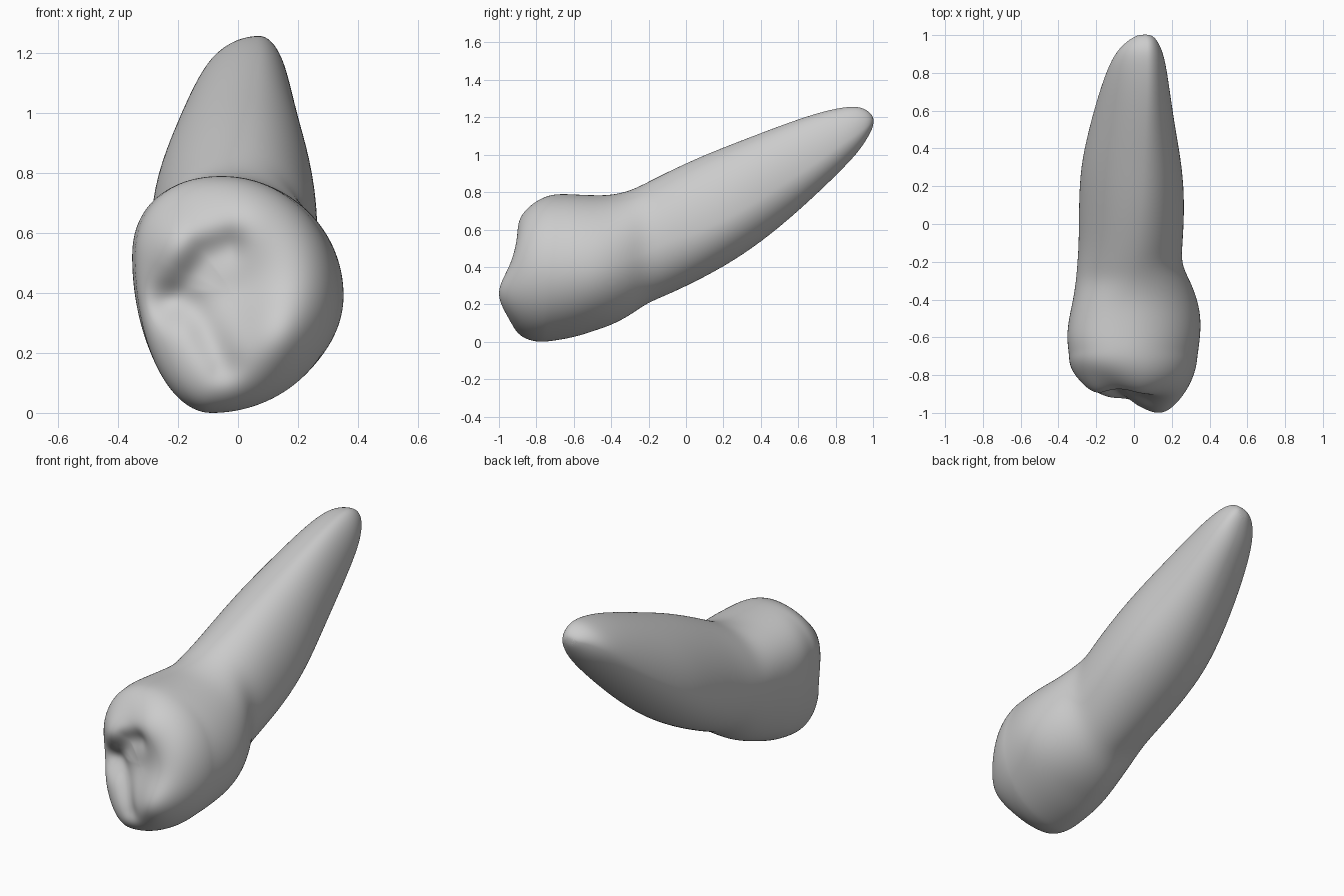
import bpy, bmesh, math
from mathutils import Vector

if "Cube" in bpy.data.objects:
    bpy.data.objects.remove(bpy.data.objects["Cube"])

SEG = 64

# Stations along y: y, left x, right x, bottom z, top z, bottom x, top x, left z, right z
STATIONS = [
    (-0.70, -0.345, 0.336, -0.002, 0.790, -0.09, -0.05, 0.52, 0.39),
    (-0.60, -0.357, 0.351, 0.022, 0.788, -0.08, -0.05, 0.52, 0.39),
    (-0.50, -0.345, 0.355, 0.055, 0.783, -0.06, -0.04, 0.52, 0.39),
    (-0.40, -0.322, 0.336, 0.088, 0.783, -0.04, -0.03, 0.52, 0.41),
    (-0.30, -0.307, 0.297, 0.140, 0.806, -0.02, -0.01, 0.52, 0.44),
    (-0.21, -0.300, 0.248, 0.207, 0.850, 0.0, 0.0, 0.53, 0.48),
    (-0.10, -0.292, 0.258, 0.250, 0.907, 0.0, 0.02, 0.55, 0.54),
    (0.10, -0.292, 0.268, 0.345, 1.000, 0.0, 0.04, 0.61, 0.60),
    (0.30, -0.284, 0.256, 0.460, 1.077, 0.0, 0.05, 0.69, 0.70),
    (0.50, -0.240, 0.219, 0.610, 1.154, 0.01, 0.06, 0.81, 0.83),
    (0.70, -0.184, 0.190, 0.790, 1.224, 0.03, 0.07, 0.96, 0.96),
    (0.85, -0.130, 0.168, 0.937, 1.257, 0.05, 0.07, 1.09, 1.07),
    (0.93, -0.080, 0.145, 1.025, 1.258, 0.06, 0.07, 1.15, 1.12),
    (0.98, -0.020, 0.118, 1.105, 1.230, 0.06, 0.07, 1.18, 1.16),
    (1.00, 0.02, 0.09, 1.15, 1.205, 0.06, 0.06, 1.18, 1.18),
]


def section(st):
    """Closed outline made of four quarter superellipses through the extremes."""
    y, xl, xr, zb, zt, xb, xt, zl, zr = st
    pts = []
    for i in range(SEG):
        a = 2 * math.pi * i / SEG
        c, s = math.cos(a), math.sin(a)
        n = 2.0
        if c < 0 and s > 0:      # upper left is squarer on the crown, flatter on the root
            n = 2.25 if y < -0.35 else 1.9
        c = math.copysign(abs(c) ** (2 / n), c)
        s = math.copysign(abs(s) ** (2 / n), s)
        xm, zm = (xt if s >= 0 else xb), (zr if c >= 0 else zl)
        x = xm + c * ((xr - xm) if c >= 0 else (xm - xl))
        z = zm + s * ((zt - zm) if s >= 0 else (zm - zb))
        pts.append(Vector((x, y, z)))
    return pts


def bump(x, z, cx, cz, r):
    return math.exp(-((x - cx) ** 2 + (z - cz) ** 2) / (r * r))


GROOVE = [(-0.03, 0.555), (-0.11, 0.53), (-0.16, 0.46), (-0.18, 0.40), (-0.12, 0.30), (-0.05, 0.16)]


def groove_distance(x, z):
    p, best = Vector((x, z)), 9.0
    for a, b in zip(GROOVE, GROOVE[1:]):
        a, b = Vector(a), Vector(b)
        t = max(0, min(1, (p - a).dot(b - a) / (b - a).length_squared))
        best = min(best, (p - a.lerp(b, t)).length)
    return best


def biting_surface(x, z):
    y = -0.93 - 0.20 * x + 0.17 * (z - 0.4)
    y -= 0.065 * bump(x, z, 0.15, 0.26, 0.14)     # main cusp
    y -= 0.06 * bump(x, z, -0.20, 0.57, 0.11)     # upper cusp
    y -= 0.03 * bump(x, z, 0.02, 0.67, 0.12)
    y += 0.06 * bump(x, z, -0.03, 0.40, 0.17)     # central hollow
    y += 0.07 * bump(x, z, -0.24, 0.37, 0.07)     # side pit
    y += 0.035 * math.exp(-(groove_distance(x, z) / 0.055) ** 2)
    return y


# Rounded crown cap, from the centre of the biting surface out to the first station
rings = []
rim = section(STATIONS[0])
cx, cz = -0.02, 0.40
CAP = 18
for k in range(1, CAP + 1):
    r = math.sin(0.5 * math.pi * k / CAP)
    ring = []
    for i, p in enumerate(rim):
        x, z = cx + r * (p.x - cx), cz + r * (p.z - cz)
        base = -0.70 + 0.12 * (p.z - 0.4)
        # the lower right flank is bevelled more than the rest
        flank = max(0.0, math.cos(2 * math.pi * i / SEG + 0.25)) ** 2
        round_off = max(0.0, 1 - r ** (3.6 - 0.5 * flank)) ** (0.385 + 0.25 * flank)
        ring.append(Vector((x, base + (biting_surface(x, z) - base) * round_off, z)))
    rings.append(ring)

# Crown sides, neck and root
rings += [section(s) for s in STATIONS[1:]]

bm = bmesh.new()
loops = [[bm.verts.new(p) for p in ring] for ring in rings]
front = bm.verts.new((cx, biting_surface(cx, cz), cz))
tip = bm.verts.new((0.06, 1.003, 1.18))
for i in range(SEG):
    j = (i + 1) % SEG
    for a, b in zip(loops, loops[1:]):
        bm.faces.new((a[i], a[j], b[j], b[i]))
    bm.faces.new((front, loops[0][j], loops[0][i]))
    bm.faces.new((tip, loops[-1][i], loops[-1][j]))
bmesh.ops.recalc_face_normals(bm, faces=bm.faces)
for f in bm.faces:
    f.smooth = True
mesh = bpy.data.meshes.new("tooth")
bm.to_mesh(mesh)
bm.free()
tooth = bpy.data.objects.new("tooth", mesh)
bpy.context.collection.objects.link(tooth)
sub = tooth.modifiers.new("smooth", 'SUBSURF')
sub.levels = sub.render_levels = 2
